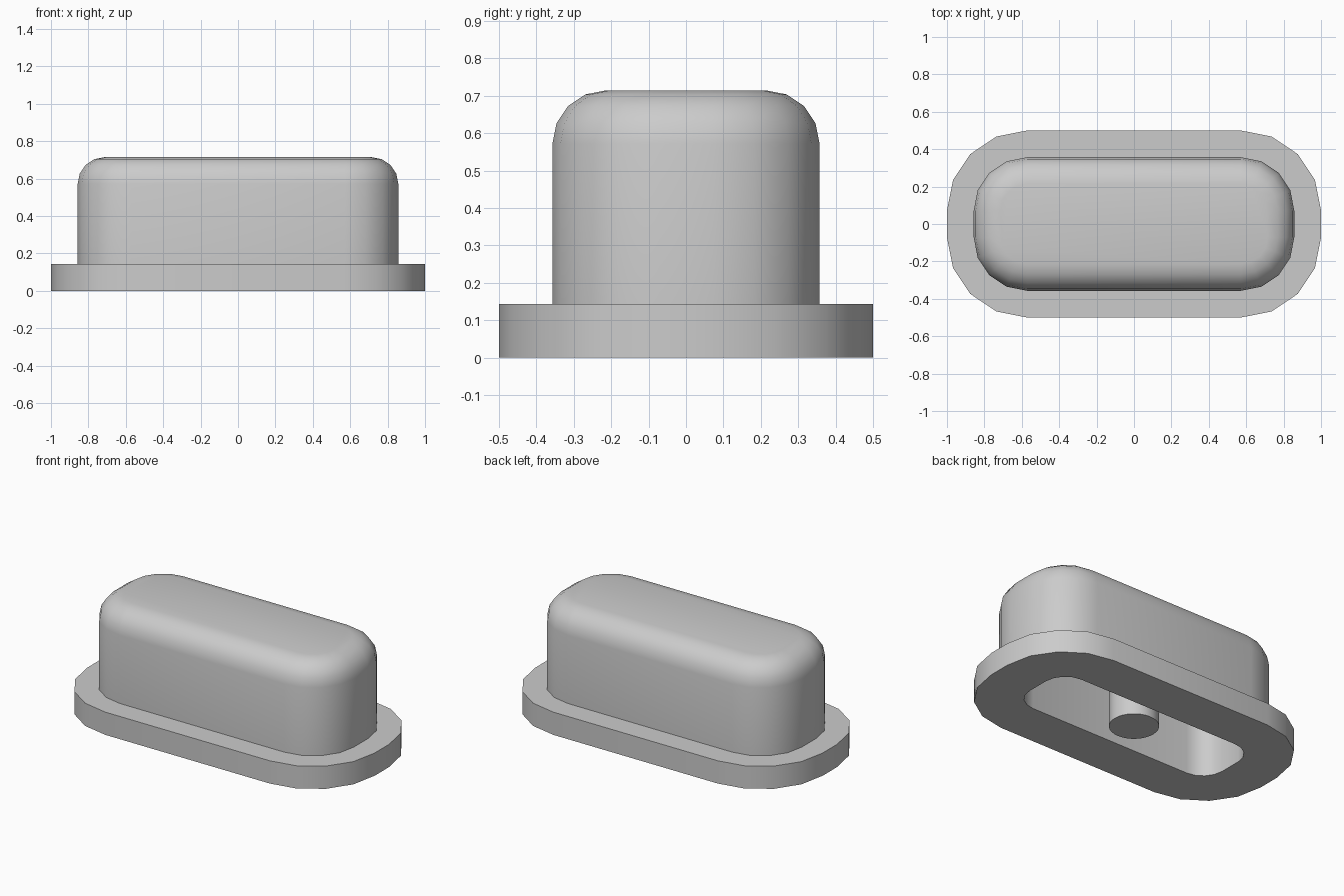
import bpy, bmesh
from math import sin, cos, pi, radians

cube = bpy.data.objects.get("Cube")
if cube:
    bpy.data.objects.remove(cube, do_unlink=True)

WALL = 1 / 7            # wall, flange and fillet size
CORE_X, CORE_Y = 4 / 7, WALL / 2   # corner centres
HEIGHT = 5 * WALL
STEPS = 4               # segments per quarter turn

grey = bpy.data.materials.new("plain grey")
grey.use_nodes = True
color = (0.6, 0.6, 0.6, 1)
grey.diffuse_color = color
grey.node_tree.nodes["Principled BSDF"].inputs["Base Color"].default_value = color


def outline(radius):
    """Rounded rectangle around the fixed corner centres."""
    points = []
    for q, (sx, sy) in enumerate([(1, 1), (-1, 1), (-1, -1), (1, -1)]):
        for i in range(STEPS + 1):
            a = (q + i / STEPS) * pi / 2
            points.append((sx * CORE_X + radius * cos(a), sy * CORE_Y + radius * sin(a)))
    return points


def finish(bm, name):
    bmesh.ops.recalc_face_normals(bm, faces=bm.faces)
    mesh = bpy.data.meshes.new(name)
    bm.to_mesh(mesh)
    bm.free()
    mesh.materials.append(grey)
    obj = bpy.data.objects.new(name, mesh)
    bpy.context.collection.objects.link(obj)
    bpy.ops.object.select_all(action="DESELECT")
    obj.select_set(True)
    bpy.context.view_layer.objects.active = obj
    bpy.ops.object.shade_smooth_by_angle(angle=radians(30))
    return obj


# Hollow cap with flange: section runs from cavity ceiling round to the top
section = [(WALL, HEIGHT - WALL), (WALL, 0), (3 * WALL, 0), (3 * WALL, WALL), (2 * WALL, WALL)]
for i in range(STEPS + 1):
    a = i / STEPS * pi / 2
    section.append((WALL + WALL * cos(a), HEIGHT - WALL + WALL * sin(a)))

bm = bmesh.new()
rings = [[bm.verts.new((x, y, z)) for x, y in outline(r)] for r, z in section]
for low, high in zip(rings, rings[1:]):
    for i in range(len(low)):
        j = (i + 1) % len(low)
        bm.faces.new((low[i], low[j], high[j], high[i]))
bm.faces.new(rings[0])
bm.faces.new(rings[-1])
finish(bm, "flanged_cap")

# Centre post inside the cavity, level with the base
bm = bmesh.new()
depth = HEIGHT - WALL + 0.01
bmesh.ops.create_cone(bm, cap_ends=True, segments=32, radius1=WALL, radius2=WALL, depth=depth)
bmesh.ops.translate(bm, verts=bm.verts, vec=(0, 0, depth / 2))
finish(bm, "centre_post")
